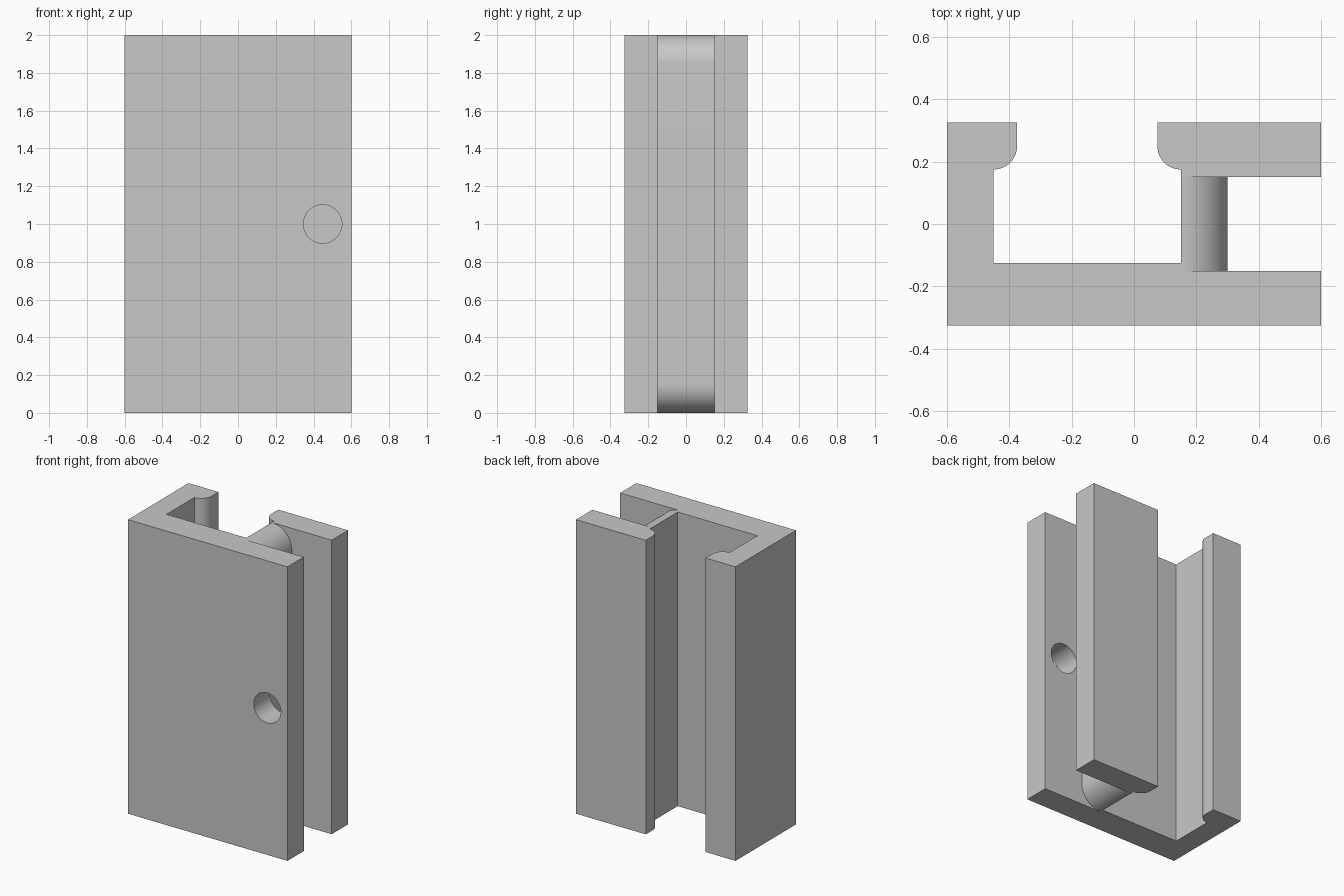
import bpy, bmesh
from math import sin, cos, radians
from mathutils import Vector

if "Cube" in bpy.data.objects:
    bpy.data.objects.remove(bpy.data.objects["Cube"], do_unlink=True)

grey = bpy.data.materials.new("plain grey")
grey.use_nodes = True
COLOUR = (0.58, 0.58, 0.58, 1)
grey.diffuse_color = COLOUR
grey.node_tree.nodes["Principled BSDF"].inputs["Base Color"].default_value = COLOUR


def arc(cx, cy, r, start, end, steps=16):
    """Points on a circular arc, angles in degrees."""
    angles = [radians(start + (end - start) * i / steps) for i in range(steps + 1)]
    return [(cx + r * cos(a), cy + r * sin(a)) for a in angles]


def extrude(name, outline, to_3d, depth):
    """Solid made by extruding a flat outline along a vector."""
    bm = bmesh.new()
    face = bm.faces.new([bm.verts.new(to_3d(u, v)) for u, v in outline])
    new = bmesh.ops.extrude_face_region(bm, geom=[face])["geom"]
    verts = [g for g in new if isinstance(g, bmesh.types.BMVert)]
    bmesh.ops.translate(bm, vec=Vector(depth), verts=verts)
    bmesh.ops.recalc_face_normals(bm, faces=bm.faces)
    mesh = bpy.data.meshes.new(name)
    bm.to_mesh(mesh)
    bm.free()
    mesh.materials.append(grey)
    obj = bpy.data.objects.new(name, mesh)
    bpy.context.collection.objects.link(obj)
    return obj


# Channel body: plan outline with two rounded lips, extruded upward
outline = [(-0.6, -0.325), (0.6, -0.325), (0.6, 0.325), (0.075, 0.325)]
outline += arc(0.15, 0.25, 0.075, 180, 270)
outline += [(0.15, -0.125), (-0.45, -0.125)]
outline += arc(-0.45, 0.25, 0.075, -90, 0)
outline += [(-0.375, 0.325), (-0.6, 0.325)]
body = extrude("channel_body", outline, lambda u, v: (u, v, 0), (0, 0, 2))

# Side slot, leaving a web with rounded upper and lower ends
slot = [(0.7, -0.1), (0.7, 2.1), (0.16, 2.1)]
slot += arc(0.15, 1.85, 0.15, 89, 0, 24)
slot += arc(0.15, 0.15, 0.15, 0, -89, 24)
slot += [(0.16, -0.1)]
slot_cutter = extrude("slot_cutter", slot, lambda u, v: (u, -0.15, v), (0, 0.3, 0))

# Round hole through the front plate only
hole = arc(0.448, 1.0, 0.102, 0, 360, 48)[:-1]
hole_cutter = extrude("hole_cutter", hole, lambda u, v: (u, -0.4, v), (0, 0.4, 0))

bpy.ops.object.select_all(action="DESELECT")
body.select_set(True)
bpy.context.view_layer.objects.active = body
for cutter in (slot_cutter, hole_cutter):
    cutter.hide_render = True
    mod = body.modifiers.new(cutter.name, "BOOLEAN")
    mod.operation = "DIFFERENCE"
    mod.solver = "EXACT"
    mod.object = cutter
    bpy.ops.object.modifier_apply(modifier=mod.name)
    bpy.data.objects.remove(cutter, do_unlink=True)

bpy.ops.object.shade_smooth_by_angle(angle=radians(30))
